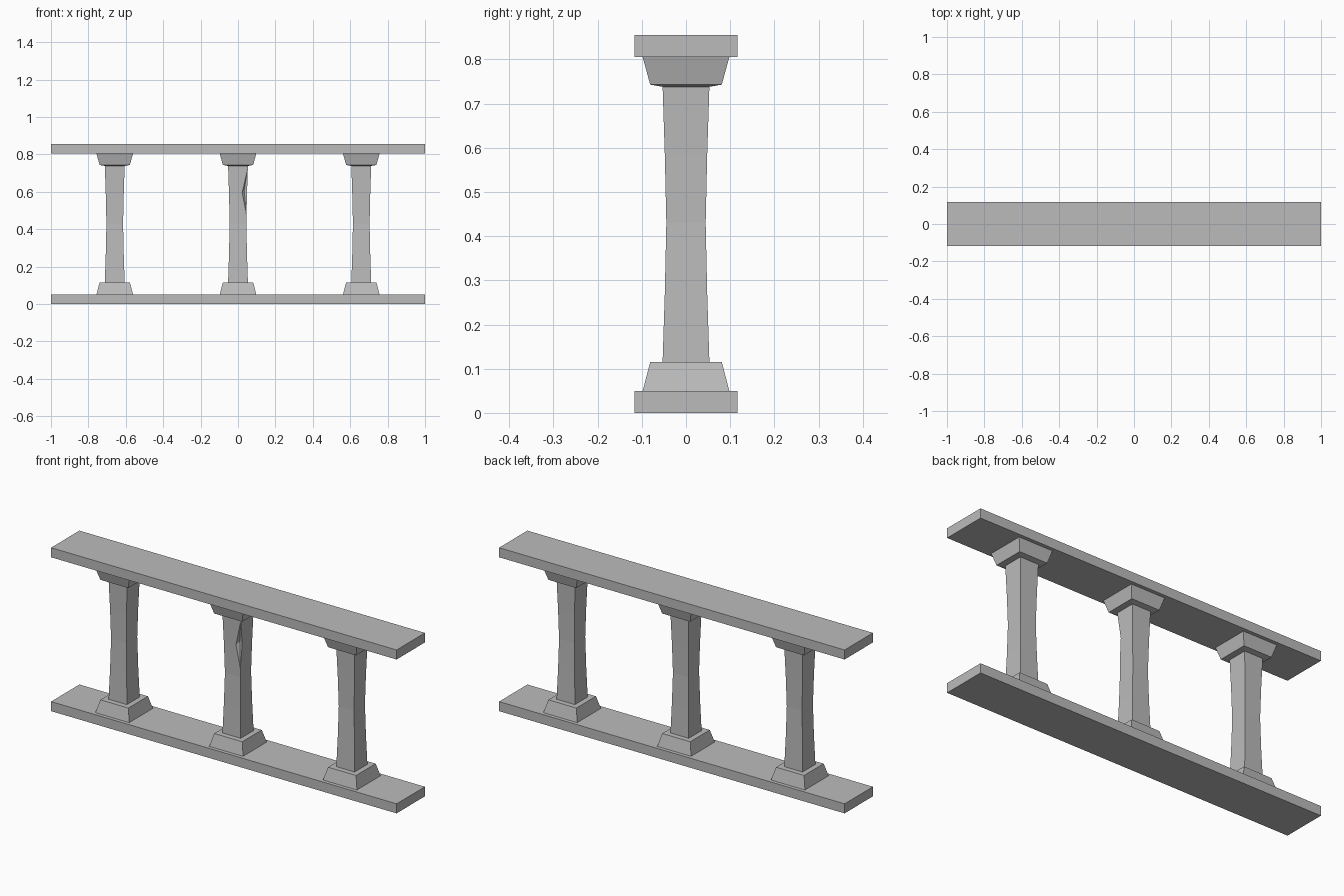
import bpy
import bmesh

old = bpy.data.objects.get("Cube")
if old:
    bpy.data.objects.remove(old, do_unlink=True)

stone = bpy.data.materials.new("grey stone")
stone.use_nodes = True
stone.diffuse_color = (0.5, 0.5, 0.5, 1)
stone.node_tree.nodes["Principled BSDF"].inputs["Base Color"].default_value = (0.5, 0.5, 0.5, 1)


def finish(name, bm, location=(0, 0, 0)):
    bmesh.ops.recalc_face_normals(bm, faces=bm.faces)
    mesh = bpy.data.meshes.new(name)
    bm.to_mesh(mesh)
    bm.free()
    mesh.materials.append(stone)
    obj = bpy.data.objects.new(name, mesh)
    obj.location = location
    bpy.context.collection.objects.link(obj)
    return obj


def square_loft(name, rings, x=0.0, stretch=1.0):
    """Stack square rings given as (height, half width) into a closed solid."""
    bm = bmesh.new()
    loops = [[bm.verts.new((sx * w * stretch, sy * w, z))
              for sx, sy in ((-1, -1), (1, -1), (1, 1), (-1, 1))]
             for z, w in rings]
    for low, high in zip(loops, loops[1:]):
        for i in range(4):
            j = (i + 1) % 4
            bm.faces.new((low[i], low[j], high[j], high[i]))
    bm.faces.new(loops[0][::-1])
    bm.faces.new(loops[-1])
    return finish(name, bm, (x, 0, 0))


# Long rails
RAIL = 0.117
square_loft("bottom_rail", [(0, RAIL), (0.05, RAIL)], stretch=1 / RAIL)
square_loft("top_rail", [(0.805, RAIL), (0.855, RAIL)], stretch=1 / RAIL)

# Balusters: waisted shaft between a sloped foot and a sloped cap
SHAFT = [(0.115, 0.053), (0.27, 0.048), (0.43, 0.0445), (0.585, 0.048), (0.74, 0.053)]
shafts = {}
for side, x in (("right", -0.659), ("middle", 0.0), ("left", 0.659)):
    square_loft(side + "_foot", [(0.05, 0.098), (0.115, 0.081)], x)
    shafts[side] = square_loft(side + "_shaft", SHAFT, x)
    square_loft(side + "_cap", [(0.738, 0.053), (0.743, 0.081), (0.805, 0.098)], x)

# Chipped front corner of the middle shaft
bm = bmesh.new()
for co in ((0.046, -0.046, 0.47), (0.02, -0.051, 0.59), (0.033, -0.033, 0.61),
           (0.051, -0.035, 0.6), (0.053, -0.053, 0.73), (0.08, -0.08, 0.6)):
    bm.verts.new(co)
bmesh.ops.convex_hull(bm, input=bm.verts)
cutter = finish("chip_cutter", bm)
cutter.hide_render = True
cutter.hide_viewport = True
cutter.display_type = 'WIRE'
chip = shafts["middle"].modifiers.new("chip", 'BOOLEAN')
chip.operation = 'DIFFERENCE'
chip.solver = 'EXACT'
chip.object = cutter
